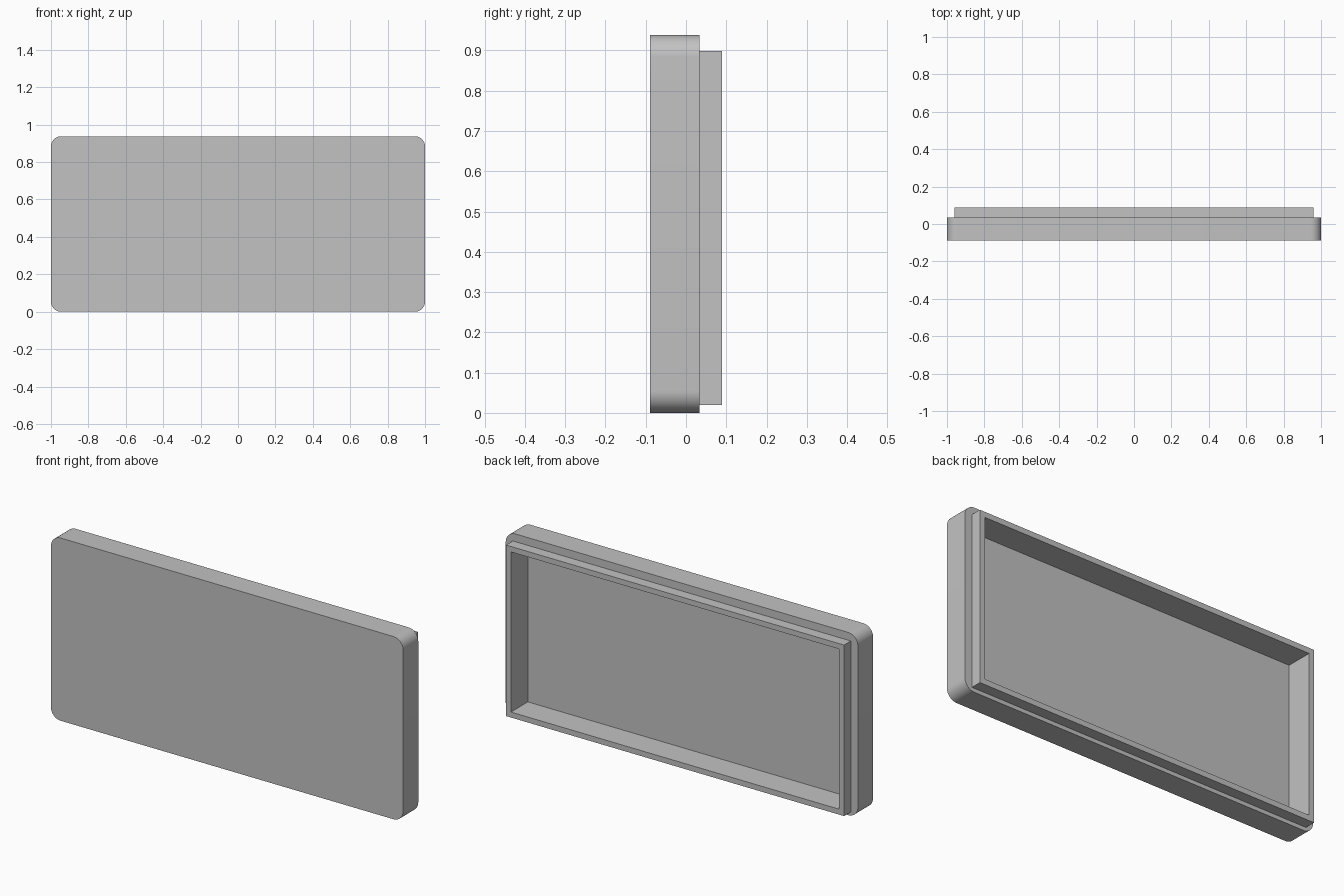
import bpy
import bmesh
import math

if "Cube" in bpy.data.objects:
    bpy.data.objects.remove(bpy.data.objects["Cube"], do_unlink=True)

# Shared dimensions
HEIGHT, CORNER = 0.938, 0.055
FRONT, STEP, BACK = -0.089, 0.034, 0.089
FLOOR = -0.048
LIP_X, LIP_LOW, LIP_TOP = 0.96, 0.02, 0.898
WALL = 0.028

grey = bpy.data.materials.new("plain_grey")
grey.use_nodes = True
colour = (0.54, 0.54, 0.54, 1)
grey.diffuse_color = colour
grey.node_tree.nodes["Principled BSDF"].inputs["Base Color"].default_value = colour


def box(name, half_x, y0, y1, z0, z1, radius=0):
    """Box between two depths and heights, with optional rounded corners along y."""
    bm = bmesh.new()
    bmesh.ops.create_cube(bm, size=1)
    for v in bm.verts:
        v.co.x *= 2 * half_x
        v.co.y = y0 if v.co.y < 0 else y1
        v.co.z = z0 if v.co.z < 0 else z1
    if radius:
        edges = [e for e in bm.edges
                 if abs(e.verts[0].co.y - e.verts[1].co.y) > 0.01]
        bmesh.ops.bevel(bm, geom=edges, offset=radius, segments=12,
                        profile=0.5, affect='EDGES')
    mesh = bpy.data.meshes.new(name)
    bm.to_mesh(mesh)
    bm.free()
    mesh.materials.append(grey)
    obj = bpy.data.objects.new(name, mesh)
    bpy.context.collection.objects.link(obj)
    return obj


def combine(target, tool, operation):
    """Apply a boolean and discard the tool object."""
    tool.hide_render = True
    mod = target.modifiers.new(operation.lower(), 'BOOLEAN')
    mod.operation, mod.solver, mod.object = operation, 'EXACT', tool
    bpy.ops.object.select_all(action='DESELECT')
    target.select_set(True)
    bpy.context.view_layer.objects.active = target
    bpy.ops.object.modifier_apply(modifier=mod.name)
    bpy.data.objects.remove(tool, do_unlink=True)


# Rounded cover plate with a raised square-cornered lip behind it
cover = box("cover_plate", 1, FRONT, STEP, 0, HEIGHT, CORNER)
lip = box("back_lip", LIP_X, FLOOR / 2, BACK, LIP_LOW, LIP_TOP)
combine(cover, lip, 'UNION')

# Hollow recess open at the back
recess = box("recess_cutter", LIP_X - WALL, FLOOR, BACK + 0.1,
             LIP_LOW + WALL, LIP_TOP - WALL)
combine(cover, recess, 'DIFFERENCE')

bpy.ops.object.shade_smooth_by_angle(angle=math.radians(30))
